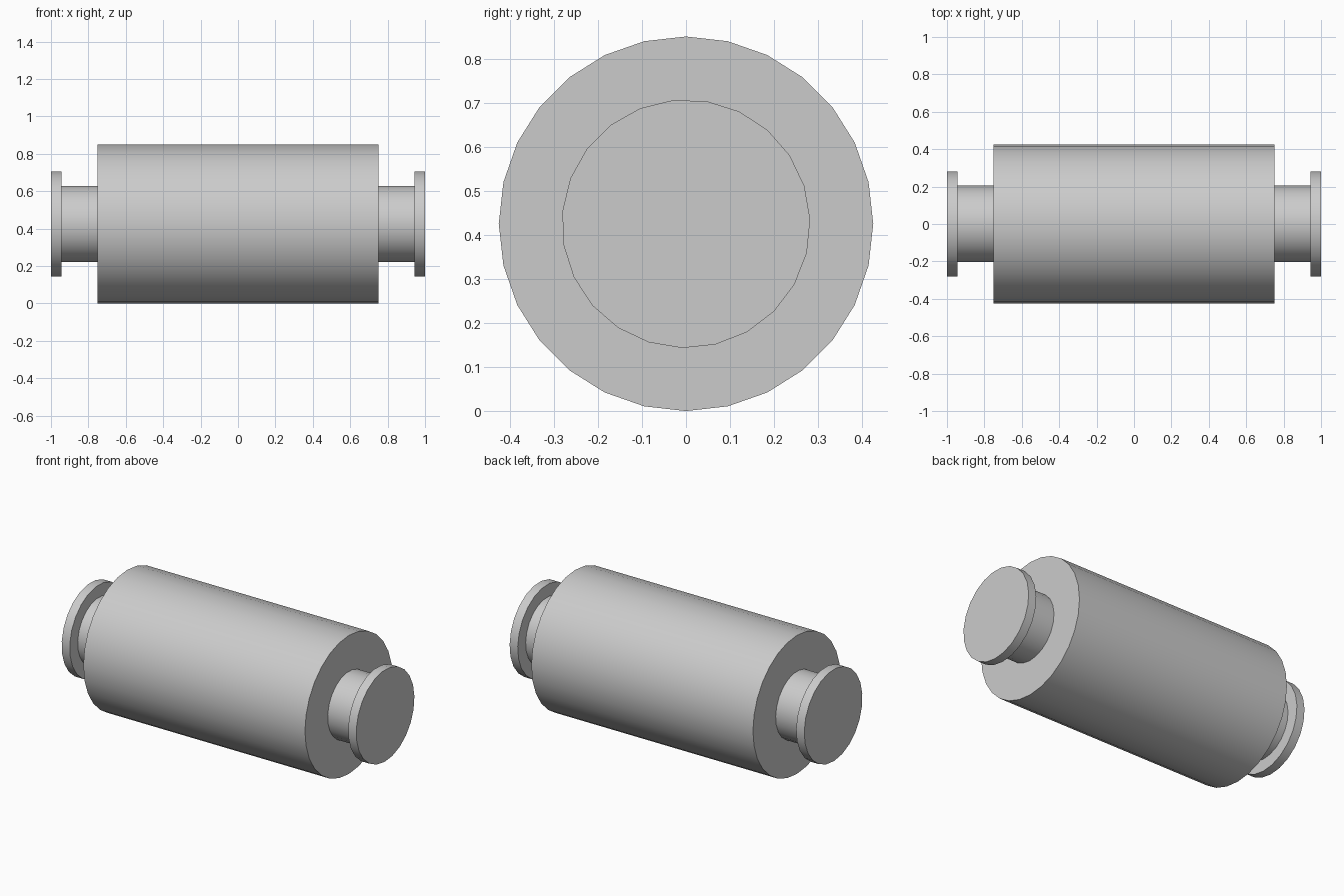
import bpy
import bmesh
from math import cos, sin, tau, radians

cube = bpy.data.objects.get("Cube")
if cube:
    bpy.data.objects.remove(cube, do_unlink=True)

AXIS_Z = 0.425

grey = bpy.data.materials.new("plain grey")
grey.use_nodes = True
colour = (0.6, 0.6, 0.6, 1)
grey.diffuse_color = colour
grey.node_tree.nodes["Principled BSDF"].inputs["Base Color"].default_value = colour


def disc(name, x_start, x_end, radius, sides, turn=0):
    """Closed cylinder lying along x, its first corner turned from +y."""
    bm = bmesh.new()
    angles = [tau * i / sides + radians(turn) for i in range(sides)]
    ring = [bm.verts.new((x_start, radius * cos(a), AXIS_Z + radius * sin(a))) for a in angles]
    cap = bm.faces.new(ring)
    end = bmesh.ops.extrude_face_region(bm, geom=[cap], use_keep_orig=True)["geom"]
    moved = [v for v in end if isinstance(v, bmesh.types.BMVert)]
    bmesh.ops.translate(bm, verts=moved, vec=(x_end - x_start, 0, 0))
    bmesh.ops.recalc_face_normals(bm, faces=bm.faces)
    mesh = bpy.data.meshes.new(name)
    bm.to_mesh(mesh)
    bm.free()
    mesh.materials.append(grey)
    obj = bpy.data.objects.new(name, mesh)
    bpy.context.collection.objects.link(obj)
    bpy.ops.object.select_all(action="DESELECT")
    obj.select_set(True)
    bpy.context.view_layer.objects.active = obj
    bpy.ops.object.shade_smooth_by_angle(angle=radians(30))
    return obj


# Main drum
disc("roller_body", -0.752, 0.752, 0.425, 28)

# Neck and end flange on each side
for side, s in (("left", 1), ("right", -1)):
    disc(side + "_neck", s * 0.74, s * 0.95, 0.205, 23, 2.1)
    disc(side + "_flange", s * 0.945, s, 0.282, 23, 2.1)
